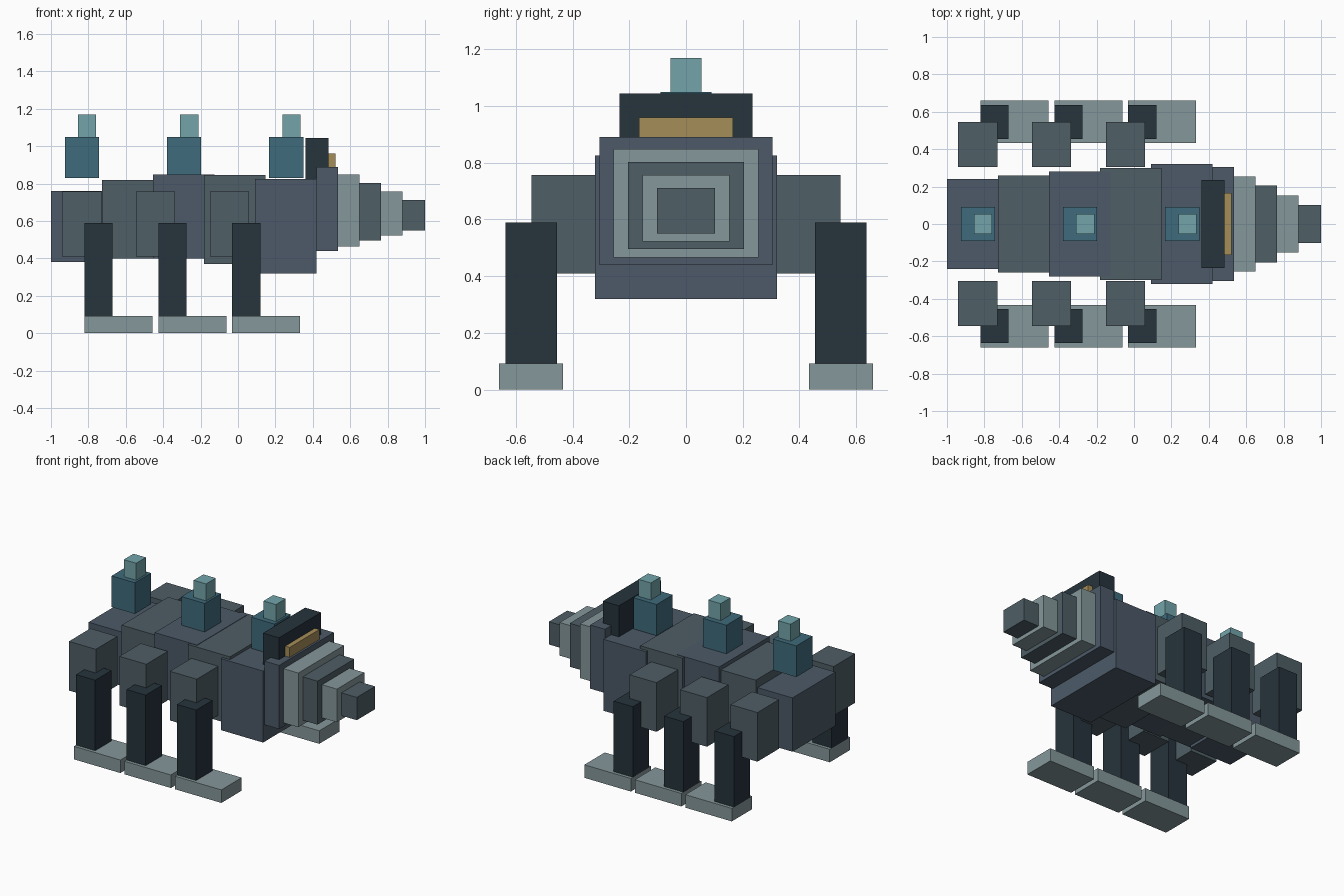
import bpy

if "Cube" in bpy.data.objects:
    bpy.data.objects.remove(bpy.data.objects["Cube"])


def material(name, hex_code):
    def linear(c):
        return c / 12.92 if c <= 0.04045 else ((c + 0.055) / 1.055) ** 2.4
    rgb = [linear(int(hex_code[i:i + 2], 16) / 255) for i in (0, 2, 4)]
    m = bpy.data.materials.new(name)
    m.diffuse_color = (*rgb, 1)
    m.use_nodes = True
    m.node_tree.nodes["Principled BSDF"].inputs["Base Color"].default_value = m.diffuse_color
    return m


SLATE = material("slate", "4C5A68")
STEEL = material("steel", "4E5E66")
DARK = material("dark", "26333C")
PALE = material("pale", "85979A")
TEAL = material("teal", "3F6B7C")
AQUA = material("aqua", "73A5AA")
GOLD = material("gold", "A68D58")


def box(name, x, y, z, mat):
    """Box from (min, max) pairs on each axis."""
    spans = (x, y, z)
    bpy.ops.mesh.primitive_cube_add(size=1, location=[(a + b) / 2 for a, b in spans])
    ob = bpy.context.object
    ob.name = name
    ob.scale = [b - a for a, b in spans]
    bpy.ops.object.transform_apply(location=False, rotation=False, scale=True)
    ob.data.materials.append(mat)
    return ob


# Overlapping body segments: half width, bottom, top
segments = [(0.24, 0.38, 0.76), (0.26, 0.40, 0.82), (0.28, 0.40, 0.848),
            (0.30, 0.37, 0.845), (0.32, 0.32, 0.825)]
for i, (w, z0, z1) in enumerate(segments):
    x = -1 + i * 0.2725
    box(f"body_segment_{i + 1}", (x, x + 0.33), (-w, w), (z0, z1), STEEL if i % 2 else SLATE)

# Head and stepped snout
box("head", (0.42, 0.535), (-0.305, 0.305), (0.44, 0.89), SLATE)
snout = [(0.535, 0.65, 0.255, 0.465, 0.848), (0.65, 0.765, 0.205, 0.495, 0.802),
         (0.765, 0.88, 0.153, 0.523, 0.757), (0.88, 1.0, 0.102, 0.55, 0.711)]
for i, (x0, x1, w, z0, z1) in enumerate(snout):
    box(f"snout_step_{i + 1}", (x0, x1), (-w, w), (z0, z1), STEEL if i % 2 else PALE)

# Brow cabin and window strip
box("cabin", (0.36, 0.485), (-0.235, 0.235), (0.82, 1.045), DARK)
box("cabin_window", (0.485, 0.52), (-0.166, 0.166), (0.87, 0.96), GOLD)

# Chimneys along the back
for i in range(3):
    x = -0.925 + i * 0.546
    box(f"chimney_{i + 1}", (x, x + 0.182), (-0.09, 0.09), (0.83, 1.05), TEAL)
    box(f"chimney_cap_{i + 1}", (x + 0.07, x + 0.167), (-0.054, 0.054), (1.05, 1.17), AQUA)

# Three pairs of legs
for i in range(3):
    d = i * 0.3945
    for side, s in (("right", -1), ("left", 1)):
        def yy(a, b):
            return tuple(sorted((s * a, s * b)))
        box(f"{side}_hip_{i + 1}", (-0.94 + d, -0.73 + d), yy(0.305, 0.545), (0.41, 0.757), STEEL)
        box(f"{side}_leg_{i + 1}", (-0.82 + d, -0.67 + d), yy(0.455, 0.637), (0.09, 0.59), DARK)
        box(f"{side}_foot_{i + 1}", (-0.82 + d, -0.457 + d), yy(0.433, 0.66), (0, 0.092), PALE)
